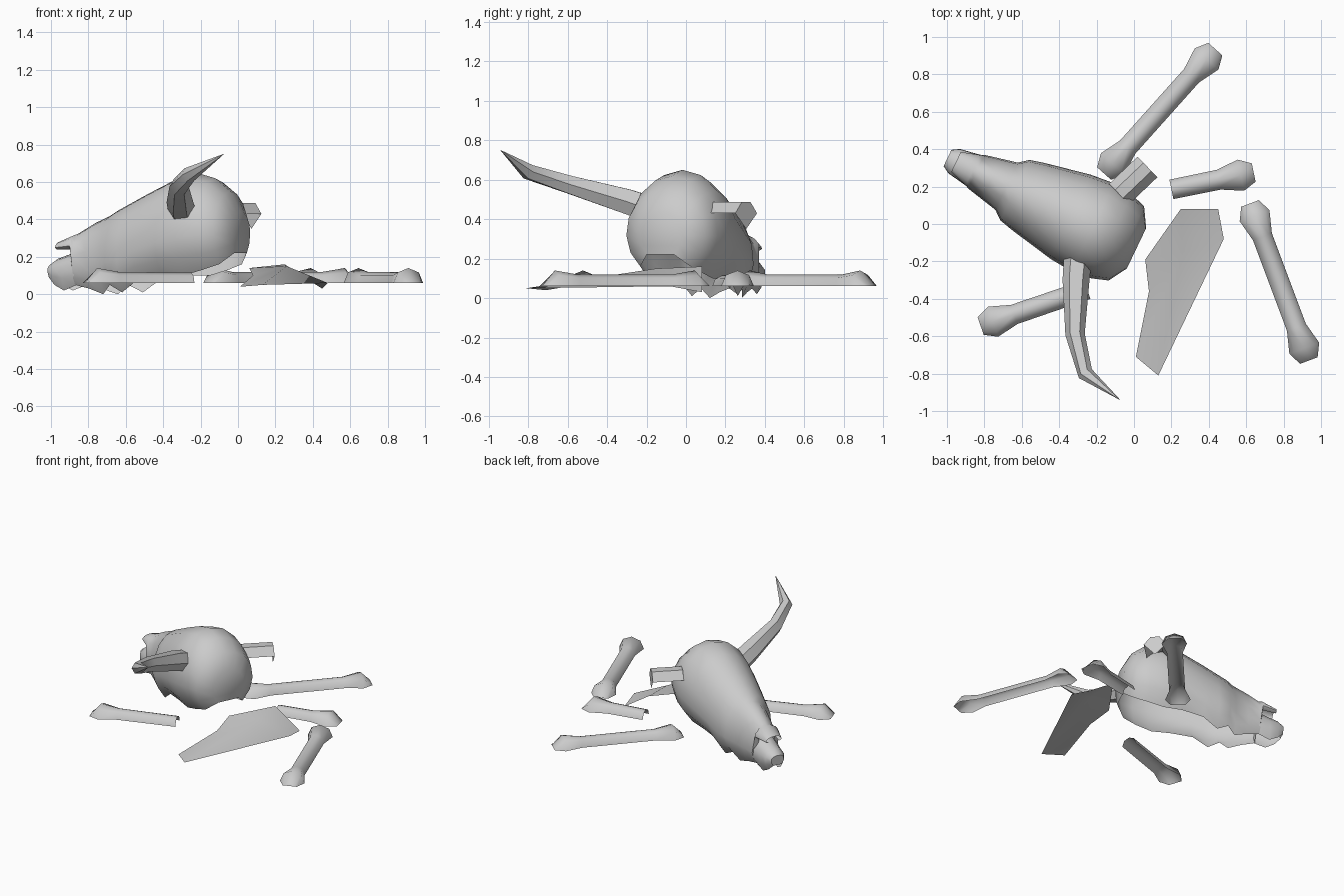
import bpy, bmesh, math
from mathutils import Vector

if "Cube" in bpy.data.objects:
    bpy.data.objects.remove(bpy.data.objects["Cube"], do_unlink=True)

bone_mat = bpy.data.materials.new("bone grey")
bone_mat.use_nodes = True
bone_mat.diffuse_color = (0.6, 0.6, 0.6, 1)
bone_mat.node_tree.nodes["Principled BSDF"].inputs["Base Color"].default_value = (0.6, 0.6, 0.6, 1)


def make(name, verts, faces, angle=50):
    mesh = bpy.data.meshes.new(name)
    mesh.from_pydata(verts, [], faces)
    mesh.materials.append(bone_mat)
    bm = bmesh.new()
    bm.from_mesh(mesh)
    bmesh.ops.remove_doubles(bm, verts=bm.verts, dist=0.001)
    bmesh.ops.recalc_face_normals(bm, faces=bm.faces)
    # open shells face outward: their faces should look up on the whole
    if sum(f.normal.z * f.calc_area() for f in bm.faces) < -0.0001:
        bmesh.ops.reverse_faces(bm, faces=bm.faces)
    bm.to_mesh(mesh)
    bm.free()
    obj = bpy.data.objects.new(name, mesh)
    bpy.context.collection.objects.link(obj)
    bpy.ops.object.select_all(action='DESELECT')
    obj.select_set(True)
    bpy.context.view_layer.objects.active = obj
    bpy.ops.object.shade_smooth_by_angle(angle=math.radians(angle))
    return obj


def loft(name, rings, closed=False, cap_start=False, cap_end=False, angle=50):
    n = len(rings[0])
    verts = [v for ring in rings for v in ring]
    faces = []
    for i in range(len(rings) - 1):
        for j in range(n if closed else n - 1):
            k = (j + 1) % n
            faces.append((i * n + j, i * n + k, (i + 1) * n + k, (i + 1) * n + j))
    if cap_start:
        faces.append(tuple(range(n)))
    if cap_end:
        faces.append(tuple(range(len(verts) - n, len(verts))))
    return make(name, verts, faces, angle)


# skull: arched open shells along a slanted axis
AXIS = Vector((0.9, -0.43, 0)).normalized()
SIDE = Vector((0.43, 0.9, 0)).normalized()
SNOUT = Vector((-0.97, 0.34, 0))


def skull_ring(s, w, top, mid, bottom, steps=12):
    ring = []
    spread = math.radians(50)
    for i in range(steps + 1):
        a = -spread + (math.pi + 2 * spread) * i / steps
        h = math.sin(a)
        z = mid + (top - mid) * h if h > 0 else mid + (mid - bottom) * h / math.sin(spread)
        ring.append(SNOUT + AXIS * s + SIDE * w * math.cos(a) + Vector((0, 0, z)))
    return ring


# distance along axis, half width, top, widest height, bottom
cranium = [(0.02, 0.06, 0.28, 0.25, 0.24), (0.12, 0.09, 0.32, 0.26, 0.24),
           (0.14, 0.10, 0.33, 0.14, 0.05), (0.23, 0.12, 0.38, 0.15, 0.03),
           (0.32, 0.14, 0.42, 0.16, 0.00), (0.37, 0.18, 0.45, 0.18, 0.05),
           (0.45, 0.20, 0.49, 0.20, 0.01), (0.55, 0.22, 0.54, 0.24, 0.08),
           (0.70, 0.25, 0.61, 0.29, 0.10), (0.83, 0.262, 0.65, 0.32, 0.10),
           (0.94, 0.25, 0.62, 0.33, 0.13), (1.03, 0.22, 0.55, 0.33, 0.16),
           (1.09, 0.12, 0.44, 0.33, 0.22)]
loft("skull", [skull_ring(*r) for r in cranium], cap_end=True)

muzzle = [(-0.03, 0.05, 0.16, 0.13, 0.09), (0.01, 0.075, 0.19, 0.12, 0.05),
          (0.07, 0.085, 0.21, 0.12, 0.02), (0.15, 0.10, 0.24, 0.13, 0.05)]
loft("upper_jaw", [skull_ring(*r, steps=8) for r in muzzle], cap_start=True)

# whole horn: tapering six-sided tube
horn_path = [(-0.30, -0.18, 0.45, 0.075), (-0.31, -0.30, 0.49, 0.072),
             (-0.315, -0.59, 0.575, 0.052), (-0.26, -0.80, 0.64, 0.042),
             (-0.075, -0.94, 0.75, 0.001)]
points = [Vector(p[:3]) for p in horn_path]
horn_rings = []
for i, p in enumerate(points):
    way = (points[min(i + 1, len(points) - 1)] - points[max(i - 1, 0)]).normalized()
    u = way.cross(Vector((0, 0, 1))).normalized()
    v = u.cross(way)
    r = horn_path[i][3]
    horn_rings.append([p + r * (u * math.cos(k * math.pi / 3) + v * math.sin(k * math.pi / 3))
                       for k in range(6)])
loft("horn", horn_rings, closed=True)

# broken horn: ridged stub with a splintered end
a, b = Vector((-0.08, 0.16, 0.43)), Vector((0.072, 0.305, 0.43))
across = Vector((0.053, -0.055, 0))
up = Vector((0, 0, 0.057))
stub = [p + o for p in (a, b) for o in (-across, up - across * 0.4, up + across * 0.4, across)]
stub.append(b - Vector((0, 0, 0.08)))
make("broken_horn", stub, [(0, 1, 5, 4), (1, 2, 6, 5), (2, 3, 7, 6), (4, 5, 6, 7, 8)], 30)

# long bones: half-round shells with knobbed ends
KNOB = [(0.0, 0.05, 0.0), (0.07, 0.085, 0.08), (0.19, 0.054, 0.06)]


def long_bone(name, start, end, knobbed_start):
    s, e = Vector((*start, 0.06)), Vector((*end, 0.06))
    way = (e - s).normalized()
    side = way.cross(Vector((0, 0, 1)))
    length = (e - s).length
    stations = list(KNOB) if knobbed_start else [(0.0, 0.053, 0.055)]
    stations += [(length - d, w, h) for d, w, h in reversed(KNOB)]
    rings = []
    for d, w, h in stations:
        rings.append([s + way * d + side * w * math.cos(math.pi * k / 4)
                      + Vector((0, 0, h * math.sin(math.pi * k / 4))) for k in range(5)])
    loft(name, rings, angle=60)


long_bone("back_leg_bone", (-0.16, 0.27), (0.435, 0.935), True)
long_bone("short_back_bone", (0.2, 0.185), (0.64, 0.275), False)
long_bone("side_leg_bone", (0.62, 0.11), (0.935, -0.73), True)
long_bone("short_front_bone", (-0.25, -0.35), (-0.82, -0.545), False)

# shoulder blade: thin folded plate
blade = [(0.25, 0.08, 0.16), (0.45, 0.08, 0.03), (0.48, -0.08, 0.06), (0.13, -0.81, 0.05),
         (0.01, -0.71, 0.04), (0.08, -0.36, 0.10), (0.06, -0.19, 0.14), (0.26, -0.15, 0.15)]
make("shoulder_blade", blade, [(i, (i + 1) % 7, 7) for i in range(7)])
